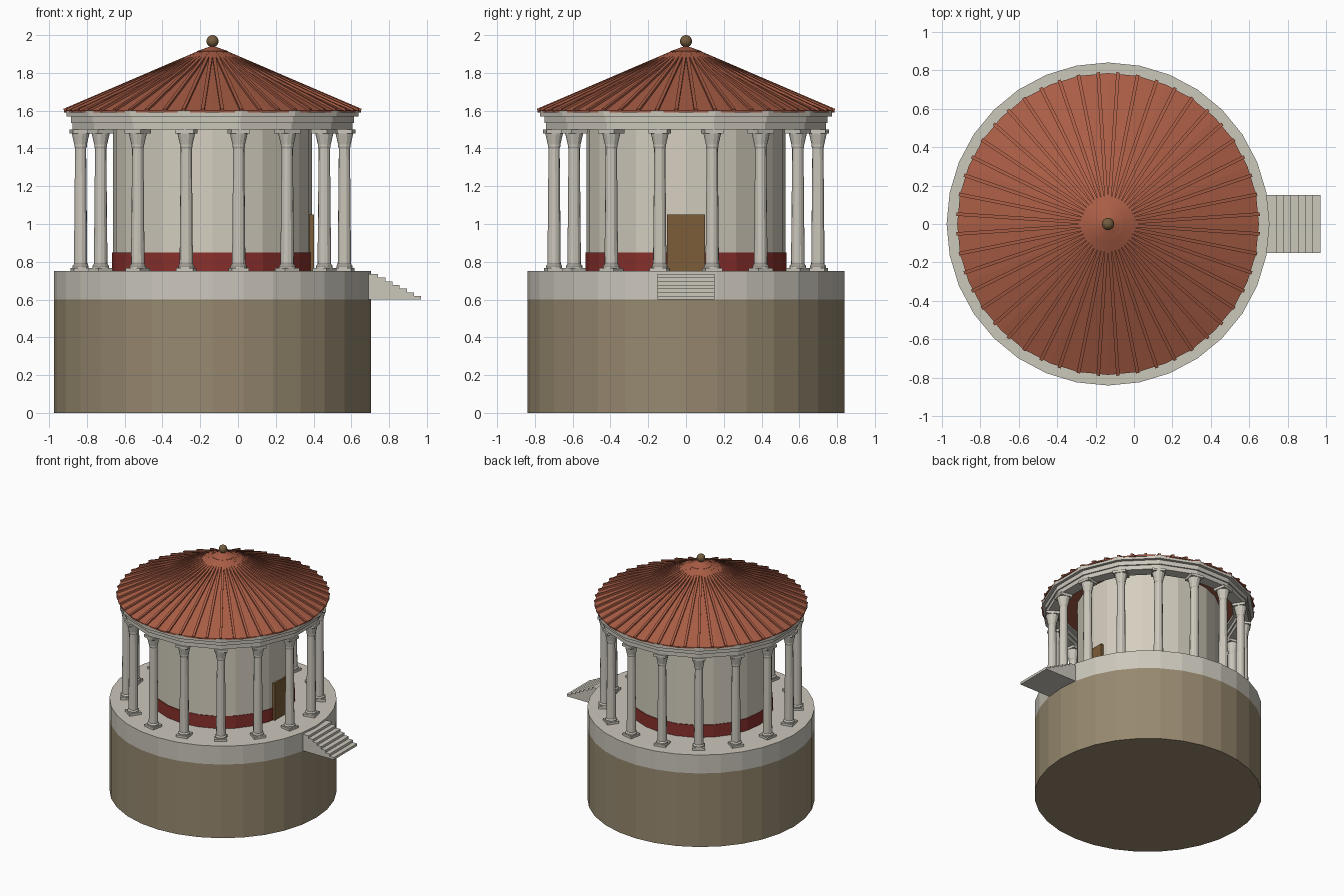
import bpy, bmesh, math
from mathutils import Matrix, Vector

if "Cube" in bpy.data.objects:
    bpy.data.objects.remove(bpy.data.objects["Cube"])

CX = -0.135          # temple axis
N_COL = 16
R_COL = 0.712


def material(name, rgb):
    m = bpy.data.materials.new(name)
    m.diffuse_color = (*rgb, 1)
    m.use_nodes = True
    m.node_tree.nodes["Principled BSDF"].inputs["Base Color"].default_value = m.diffuse_color
    return m


STONE = material("pale_stone", (0.60, 0.57, 0.50))
PLASTER = material("plaster", (0.66, 0.62, 0.52))
TUFF = material("brown_stone", (0.31, 0.25, 0.16))
TILE = material("roof_tile", (0.40, 0.11, 0.06))
RED = material("red_dado", (0.25, 0.03, 0.025))
WOOD = material("door_wood", (0.20, 0.11, 0.04))
BRONZE = material("bronze", (0.18, 0.11, 0.05))


def finish(name, bm, mat):
    bmesh.ops.recalc_face_normals(bm, faces=bm.faces)
    me = bpy.data.meshes.new(name)
    bm.to_mesh(me)
    bm.free()
    me.materials.append(mat)
    ob = bpy.data.objects.new(name, me)
    bpy.context.collection.objects.link(ob)
    return ob


def lathe(bm, profile, sides, x=CX, y=0.0, turn=0.0):
    """Closed solid of revolution from (radius, z) points, bottom to top."""
    rings = []
    for r, z in profile:
        rings.append([bm.verts.new((x + r * math.cos(turn + 2 * math.pi * i / sides),
                                    y + r * math.sin(turn + 2 * math.pi * i / sides), z))
                      for i in range(sides)])
    for a, b in zip(rings, rings[1:]):
        for i in range(sides):
            j = (i + 1) % sides
            bm.faces.new((a[i], a[j], b[j], b[i]))
    bm.faces.new(rings[0][::-1])
    bm.faces.new(rings[-1])


def box(bm, lo, hi, mat=Matrix()):
    """Box between two corners, then moved by a matrix."""
    lo, hi = Vector(lo), Vector(hi)
    size = Matrix.Diagonal((*(hi - lo), 1))
    bmesh.ops.create_cube(bm, size=1, matrix=mat @ Matrix.Translation((lo + hi) / 2) @ size)


def around(angle):
    return Matrix.Translation((CX, 0, 0)) @ Matrix.Rotation(angle, 4, 'Z')


def round_part(name, profile, sides, mat):
    bm = bmesh.new()
    lathe(bm, profile, sides)
    return finish(name, bm, mat)


# Drum, podium, inner chamber with painted dado
round_part("foundation_drum", [(0.84, 0), (0.84, 0.6)], 32, TUFF)
round_part("podium", [(0.84, 0.6), (0.84, 0.75)], 32, STONE)
round_part("chamber_dado", [(0.533, 0.75), (0.533, 0.85)], 24, RED)
round_part("chamber_wall", [(0.528, 0.75), (0.528, 1.6)], 24, PLASTER)

# Door
bm = bmesh.new()
box(bm, (0.36, -0.1, 0.75), (0.402, 0.1, 1.05))
finish("door", bm, WOOD)

# Entry steps
bm = bmesh.new()
for i in range(7):
    box(bm, (0.67, -0.15, 0.6 + 0.0193 * i), (0.97 - 0.038 * i, 0.15, 0.6 + 0.0193 * (i + 1)))
finish("entry_steps", bm, STONE)

# Columns: plinth, lathed shaft with base and flared capital, abacus
for k in range(N_COL):
    a = (k + 0.5) * 2 * math.pi / N_COL
    bm = bmesh.new()
    box(bm, (R_COL - 0.046, -0.046, 0.75), (R_COL + 0.046, 0.046, 0.768), around(a))
    lathe(bm, [(0.044, 0.768), (0.044, 0.778), (0.036, 0.788), (0.030, 1.40), (0.034, 1.41),
               (0.034, 1.42), (0.048, 1.48)], 12,
          CX + R_COL * math.cos(a), R_COL * math.sin(a), a)
    box(bm, (R_COL - 0.05, -0.05, 1.48), (R_COL + 0.05, 0.05, 1.5), around(a))
    finish("column_%02d" % (k + 1), bm, STONE)

# Entablature: straight stepped beams from column to column
bm = bmesh.new()
mid = R_COL * math.cos(math.pi / N_COL)
for k in range(N_COL):
    m = around(k * 2 * math.pi / N_COL)
    for half, z0, z1 in ((0.042, 1.5, 1.535), (0.052, 1.535, 1.57), (0.075, 1.57, 1.598)):
        length = (mid + half) * math.tan(math.pi / N_COL)
        box(bm, (mid - half, -length, z0), (mid + half, length, z1), m)
finish("entablature", bm, STONE)

# Conical roof
round_part("roof", [(0.785, 1.59), (0.785, 1.6), (0.07, 1.905)], 32, TILE)

# Tile ribs running down the slope
bm = bmesh.new()
top, low = Vector((0.075, 0, 1.905)), Vector((0.787, 0, 1.6))
run = low - top
tilt = math.atan2(-run.z, run.x)
for k in range(48):
    m = around((k + 0.5) * 2 * math.pi / 48) @ Matrix.Translation(top) @ Matrix.Rotation(tilt, 4, 'Y')
    box(bm, (0, -0.009, -0.006), (run.length, 0.009, 0.01), m)
finish("roof_ribs", bm, TILE)

# Roof cap and ball finial
round_part("roof_cap", [(0.082, 1.895), (0.082, 1.915), (0.012, 1.94), (0.012, 1.95)], 24, TILE)
bm = bmesh.new()
bmesh.ops.create_uvsphere(bm, u_segments=16, v_segments=10, radius=0.032,
                          matrix=Matrix.Translation((CX, 0, 1.968)))
finish("finial_ball", bm, BRONZE)
